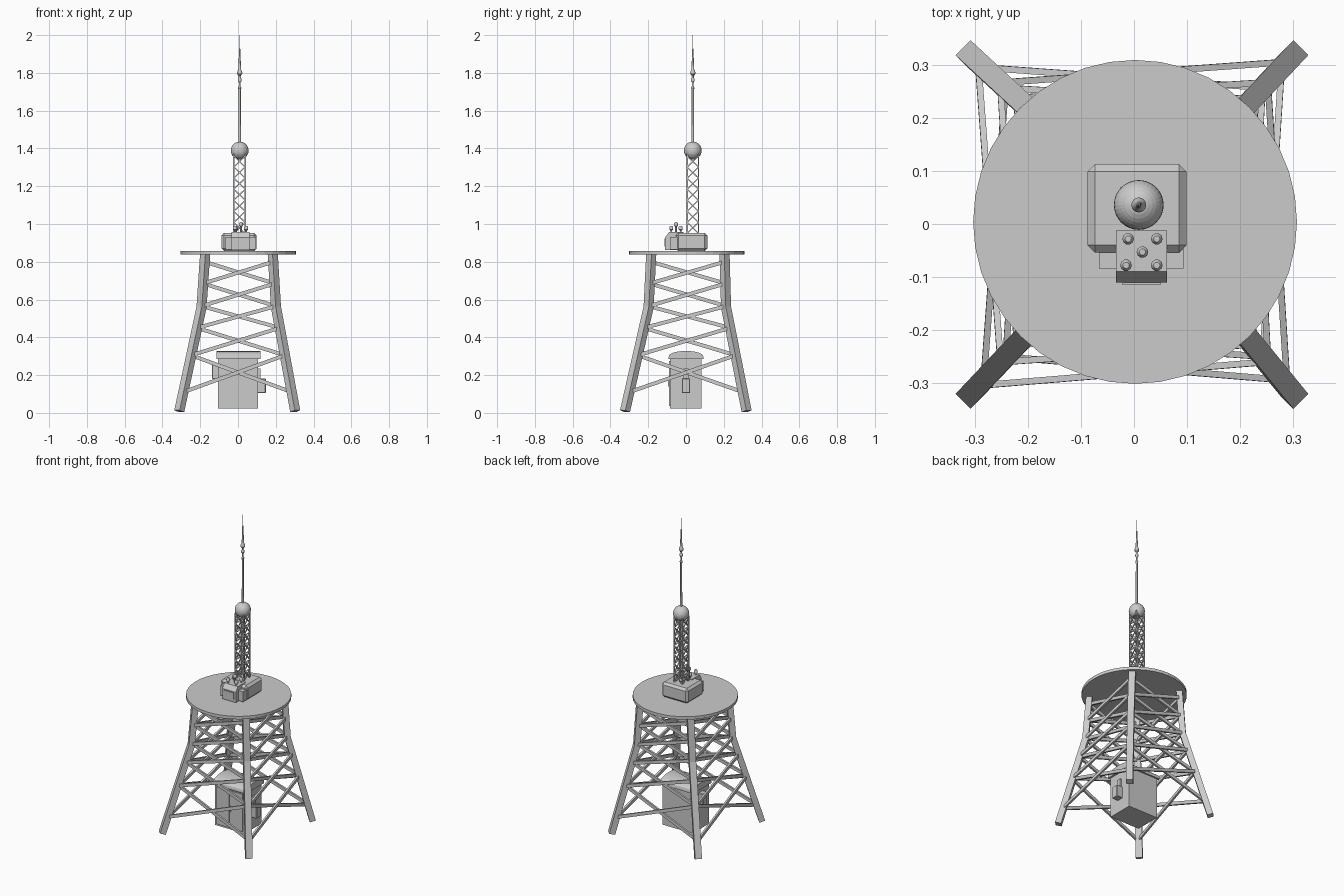
import bpy, bmesh, math
from mathutils import Vector

if "Cube" in bpy.data.objects:
    bpy.data.objects.remove(bpy.data.objects["Cube"])


def finish(name, bm, smooth=None):
    bmesh.ops.recalc_face_normals(bm, faces=bm.faces)
    me = bpy.data.meshes.new(name)
    bm.to_mesh(me)
    bm.free()
    ob = bpy.data.objects.new(name, me)
    bpy.context.collection.objects.link(ob)
    if smooth:
        bpy.context.view_layer.objects.active = ob
        ob.select_set(True)
        bpy.ops.object.shade_smooth_by_angle(angle=math.radians(smooth))
        ob.select_set(False)
    return ob


def sweep(bm, pts, w, d, side):
    """Rectangular bar along pts; w is measured along side, d across it."""
    pts = [Vector(p) for p in pts]
    rings = []
    for i in range(len(pts)):
        t = (pts[min(i + 1, len(pts) - 1)] - pts[max(i - 1, 0)]).normalized()
        s = Vector(side)
        s = (s - t * s.dot(t)).normalized()
        n = t.cross(s)
        rings.append([bm.verts.new(pts[i] + s * a * w / 2 + n * b * d / 2)
                      for a, b in ((-1, -1), (1, -1), (1, 1), (-1, 1))])
    for r, q in zip(rings, rings[1:]):
        for k in range(4):
            bm.faces.new((r[k], r[(k + 1) % 4], q[(k + 1) % 4], q[k]))
    bm.faces.new(rings[0])
    bm.faces.new(rings[-1])


def box(name, x0, x1, y0, y1, z0, z1, bevel=0):
    bm = bmesh.new()
    bmesh.ops.create_cube(bm, size=1)
    for v in bm.verts:
        v.co = ((x0 + x1) / 2 + v.co.x * (x1 - x0), (y0 + y1) / 2 + v.co.y * (y1 - y0),
                (z0 + z1) / 2 + v.co.z * (z1 - z0))
    if bevel:
        bmesh.ops.bevel(bm, geom=bm.edges[:], offset=bevel, segments=1, affect='EDGES')
    return finish(name, bm)


def extrude_x(name, profile, x0, x1):
    """Extrude a (y, z) outline along x."""
    bm = bmesh.new()
    f = bm.faces.new([bm.verts.new((x0, y, z)) for y, z in profile])
    ext = bmesh.ops.extrude_face_region(bm, geom=[f])["geom"]
    bmesh.ops.translate(bm, vec=(x1 - x0, 0, 0),
                        verts=[g for g in ext if isinstance(g, bmesh.types.BMVert)])
    return finish(name, bm)


def lathe(name, profile, cx, cy, sides, smooth=None):
    """Revolve an (r, z) profile about a vertical axis."""
    bm = bmesh.new()
    rings = [[bm.verts.new((cx + r * math.cos(math.tau * k / sides),
                            cy + r * math.sin(math.tau * k / sides), z)) for k in range(sides)]
             for r, z in profile]
    for a, b in zip(rings, rings[1:]):
        for k in range(sides):
            bm.faces.new((a[k], a[(k + 1) % sides], b[(k + 1) % sides], b[k]))
    bm.faces.new(rings[0])
    bm.faces.new(rings[-1])
    return finish(name, bm, smooth)


# splayed tower legs: (z, half width x, half width y, centre x, centre y)
STATIONS = [(0.009, 0.307, 0.322, -0.004, -0.001), (0.56, 0.197, 0.205, 0.004, 0.007),
            (0.842, 0.179, 0.194, 0.005, 0.01)]
CORNERS = [(-1, -1), (1, -1), (1, 1), (-1, 1)]


def leg_at(z, c):
    lo, hi = (STATIONS[0], STATIONS[1]) if z < STATIONS[1][0] else (STATIONS[1], STATIONS[2])
    t = (z - lo[0]) / (hi[0] - lo[0])
    _, hx, hy, cx, cy = [a + (b - a) * t for a, b in zip(lo, hi)]
    return Vector((cx + c[0] * hx, cy + c[1] * hy, z))


for c, label in zip(CORNERS, ("front_left", "front_right", "back_right", "back_left")):
    bm = bmesh.new()
    sweep(bm, [leg_at(s[0], c) for s in STATIONS], 0.04, 0.036, (-c[1], c[0], 0))
    finish(label + "_leg", bm)

# crossed braces between neighbouring legs
LEVELS = [0.11, 0.305, 0.45, 0.565, 0.685, 0.80]
for i, label in enumerate(("front", "right", "back", "left")):
    a, b = CORNERS[i], CORNERS[(i + 1) % 4]
    out = Vector((a[0] + b[0], a[1] + b[1], 0)).normalized()
    bm = bmesh.new()
    for z0, z1 in zip(LEVELS, LEVELS[1:]):
        for p, q, o in ((a, b, 0.005), (b, a, -0.005)):
            sweep(bm, [leg_at(z0, p) + out * o, leg_at(z1, q) + out * o], 0.012, 0.02, out)
    finish(label + "_braces", bm)

# round platform
lathe("platform", [(0.306, 0.838), (0.306, 0.857)], 0.002, 0.004, 40)

# ground cabinet with curved roof, double doors and side boxes
box("cabinet_body", -0.105, 0.107, -0.084, 0.083, 0.024, 0.29)
arc = [(0.093 * math.cos(math.pi * k / 12), 0.293 + 0.035 * math.sin(math.pi * k / 12) ** 0.8)
       for k in range(13)]
extrude_x("cabinet_roof", [(-0.093, 0.284), (0.093, 0.284)] + arc, -0.115, 0.12)
box("left_door", -0.09, -0.001, -0.091, -0.08, 0.036, 0.276)
box("right_door", 0.005, 0.094, -0.091, -0.08, 0.036, 0.276)
box("door_handle", 0.009, 0.014, -0.096, -0.09, 0.14, 0.18)
box("left_meter_box", -0.137, -0.1, -0.022, 0.022, 0.18, 0.26, 0.003)
box("right_meter_box", 0.1, 0.147, -0.022, 0.022, 0.105, 0.182, 0.003)
box("right_conduit", 0.1, 0.118, -0.014, 0.014, 0.18, 0.235)

# equipment housing on the platform
box("housing", -0.088, 0.099, -0.054, 0.113, 0.857, 0.953, 0.014)
box("housing_front_step", -0.066, 0.094, -0.084, -0.04, 0.865, 0.93)
extrude_x("control_box", [(-0.012, 0.862), (-0.111, 0.862), (-0.111, 0.928),
                          (-0.09, 0.957), (-0.012, 0.957)], -0.034, 0.062)
box("control_panel", -0.022, 0.05, -0.115, -0.1, 0.88, 0.922)

# insulator posts
for n, (x, y, h) in enumerate([(-0.011, -0.028, 0.99), (0.043, -0.028, 0.99), (0.016, -0.053, 1.01),
                               (-0.015, -0.078, 0.99), (0.043, -0.078, 0.99)]):
    lathe(f"insulator_{n + 1}", [(0.005, 0.95), (0.005, h - 0.024), (0.011, h - 0.02),
                                 (0.011, h - 0.007), (0.006, h)], x, y, 10, 40)

# lattice mast
MX, MY, HW = 0.008, 0.036, 0.03
bm = bmesh.new()
for c in CORNERS:
    sweep(bm, [(MX + c[0] * HW, MY + c[1] * HW, 0.945), (MX + c[0] * HW, MY + c[1] * HW, 1.37)],
          0.007, 0.007, (1, 0, 0))
finish("mast_posts", bm)
bm = bmesh.new()
BAYS, Z0, Z1 = 7, 0.95, 1.36
for i in range(4):
    a, b = CORNERS[i], CORNERS[(i + 1) % 4]
    out = (a[0] + b[0], a[1] + b[1], 0)
    for k in range(BAYS):
        lo, hi = Z0 + (Z1 - Z0) * k / BAYS, Z0 + (Z1 - Z0) * (k + 1) / BAYS
        for p, q in ((a, b), (b, a)):
            sweep(bm, [(MX + p[0] * HW, MY + p[1] * HW, lo), (MX + q[0] * HW, MY + q[1] * HW, hi)],
                  0.005, 0.006, out)
finish("mast_lattice", bm)

# sphere and tapering aerial with small beads
bm = bmesh.new()
bmesh.ops.create_uvsphere(bm, u_segments=32, v_segments=16, radius=0.047)
bmesh.ops.translate(bm, vec=(MX + 0.001, MY, 1.389), verts=bm.verts)
finish("mast_sphere", bm)
lathe("aerial", [(0.0065, 1.42), (0.006, 1.71), (0.009, 1.72), (0.005, 1.73), (0.005, 1.75),
                 (0.010, 1.758), (0.010, 1.766), (0.005, 1.776), (0.006, 1.785), (0.013, 1.793),
                 (0.014, 1.80), (0.012, 1.808), (0.007, 1.818), (0.006, 1.85), (0.0035, 1.925),
                 (0.002, 1.93), (0.001, 2.0)], MX + 0.001, MY, 16, 30)
